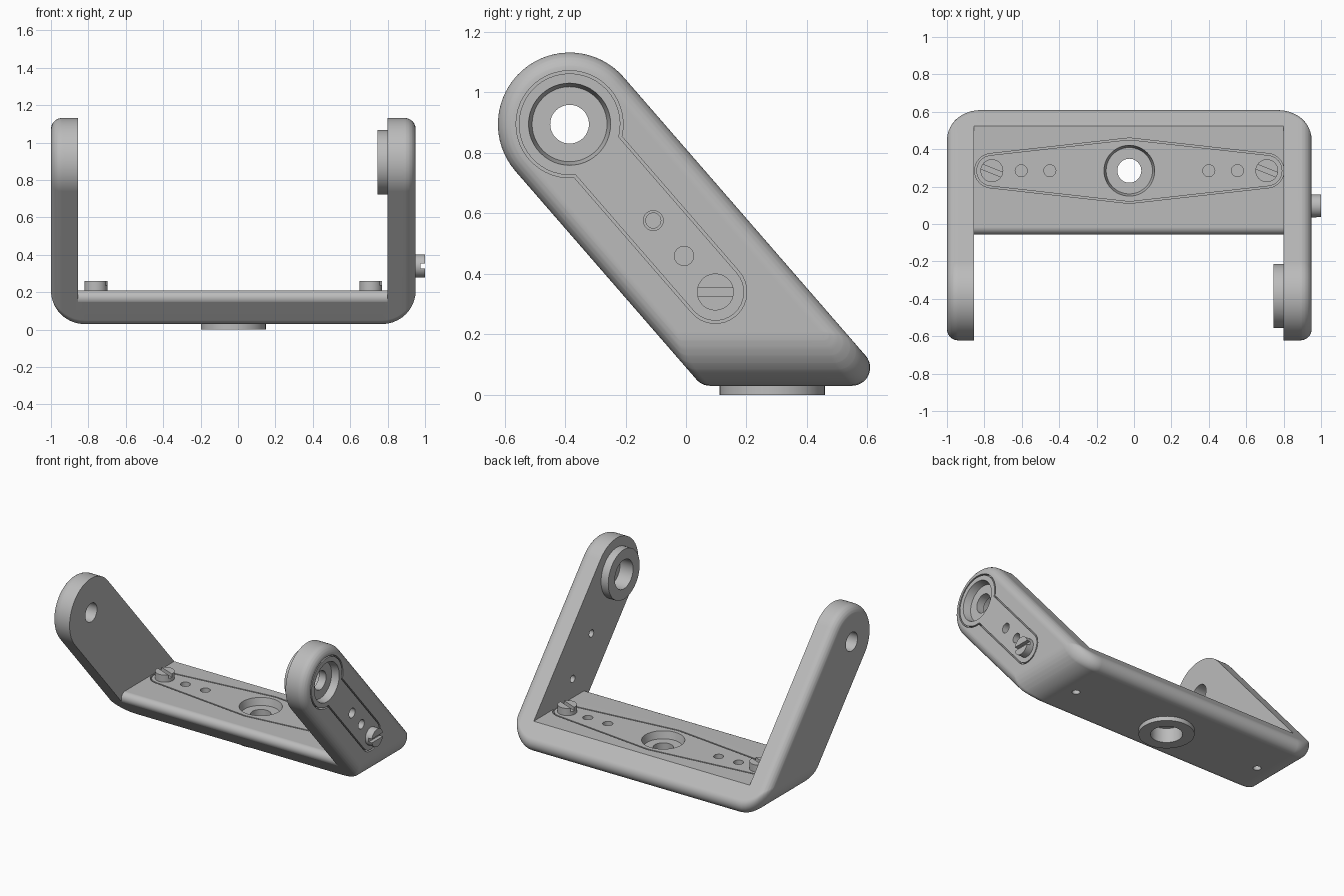
import bpy, bmesh, math
from math import sin, cos, pi, sqrt
from mathutils import Vector

cube = bpy.data.objects.get("Cube")
if cube:
    bpy.data.objects.remove(cube)

# One grey material
grey = bpy.data.materials.new("light_grey")
grey.use_nodes = True
grey.diffuse_color = (0.5, 0.5, 0.5, 1)
grey.node_tree.nodes["Principled BSDF"].inputs["Base Color"].default_value = (0.5, 0.5, 0.5, 1)

# Key dimensions
X0, X1 = -1.0, 0.95            # outer arm faces
IN0, IN1 = -0.855, 0.80        # inner arm faces
FLOOR, TOP = 0.03, 0.21        # base underside and top
PIVOT = Vector((-0.385, 0.895))  # arm pivot (y, z)
R, FILLET, CORNER = 0.237, 0.06, 0.18
TILT = math.atan2(0.656, 0.755)
N = Vector((cos(TILT), sin(TILT)))
D = Vector((N.y, -N.x))        # direction down the arm
MID = PIVOT.dot(N)
HUB = Vector((-0.025, 0.285))  # base hub (x, y)
REACH = 0.735                  # hub to screw


def arc(c, r, a0, a1, n):
    return [Vector((c[0] + r * cos(a0 + (a1 - a0) * k / n),
                    c[1] + r * sin(a0 + (a1 - a0) * k / n))) for k in range(n + 1)]


def finish(name, bm):
    bmesh.ops.recalc_face_normals(bm, faces=bm.faces)
    me = bpy.data.meshes.new(name)
    bm.to_mesh(me)
    bm.free()
    me.materials.append(grey)
    ob = bpy.data.objects.new(name, me)
    bpy.context.scene.collection.objects.link(ob)
    return ob


def loft(name, loops, closed=False):
    """Skin a list of equal 3D loops; cap the ends, or close them into a ring."""
    bm = bmesh.new()
    rows = [[bm.verts.new(p) for p in lp] for lp in loops]
    n = len(rows[0])
    pairs = list(zip(rows, rows[1:])) + ([(rows[-1], rows[0])] if closed else [])
    for a, b in pairs:
        for k in range(n):
            bm.faces.new((a[k], a[(k + 1) % n], b[(k + 1) % n], b[k]))
    if not closed:
        bm.faces.new(rows[0])
        bm.faces.new(rows[-1])
    return finish(name, bm)


def place(axis, p, h):
    """Plane point at height h along x or z."""
    return (h, p[0], p[1]) if axis == 'x' else (p[0], p[1], h)


def disc(name, axis, c, h0, h1, r0, r1=None, n=48):
    r1 = r1 or r0
    return loft(name, [[place(axis, p, h) for p in arc(c, r, 0, 2 * pi, n)[:-1]]
                       for h, r in ((h0, r0), (h1, r1))])


def boolean(ob, tool, op='DIFFERENCE'):
    m = ob.modifiers.new("cut", 'BOOLEAN')
    m.operation, m.solver, m.object = op, 'EXACT', tool
    bpy.context.view_layer.objects.active = ob
    bpy.ops.object.modifier_apply(modifier=m.name)
    bpy.data.objects.remove(tool)


def smooth(ob):
    bpy.ops.object.select_all(action='DESELECT')
    ob.select_set(True)
    bpy.context.view_layer.objects.active = ob
    bpy.ops.object.shade_smooth_by_angle(angle=math.radians(30))
    m = ob.modifiers.new("normals", 'WEIGHTED_NORMAL')
    m.keep_sharp = True


def section(x):
    """Side profile at x, shrinking toward the outer faces for the fillets."""
    t = min(x - X0, X1 - x)
    i = FILLET - sqrt(max(0, FILLET**2 - max(0, FILLET - t)**2))
    zb = FLOOR + CORNER - sqrt(max(0, CORNER**2 - max(0, CORNER - t)**2))
    r = max(FILLET - i, 0.002)
    z = zb + r
    front = ((MID - R + i + r - N.y * z) / N.x, z)
    back = ((MID + R - i - r - N.y * z) / N.x, z)
    pts = (arc(PIVOT, R - i, TILT, TILT + pi, 32)
           + arc(front, r, TILT + pi, 1.5 * pi, 8)
           + arc(back, r, -pi / 2, TILT, 12))
    return [(x, p.x, p.y) for p in pts]


# Bracket: full solid, then hollow out the space between the arms
steps = sorted({round(s * (1 - cos(k * pi / 20)), 4) for s in (FILLET, CORNER) for k in range(11)})
xs = [X0 + t for t in steps] + [X1 - t for t in reversed(steps)]
bracket = loft("bracket", [section(x) for x in xs])

lip = 0.04
lip_c = Vector(((MID - R + lip - N.y * (TOP - lip)) / N.x, TOP - lip))
hollow = [Vector((0.9, TOP))] + arc(lip_c, lip + 0.0005, pi / 2, TILT + pi, 12)
hollow += [hollow[-1] - N * 0.05, Vector((-0.9, 0.3)), Vector((-0.9, 1.4)), Vector((0.9, 1.4))]
boolean(bracket, loft("hollow", [[place('x', p, x) for p in hollow] for x in (IN0, IN1)]))

# Bosses under the base and inside the pivot arm
boolean(bracket, disc("base_boss", 'z', HUB, 0, FLOOR + 0.02, 0.174), 'UNION')
boolean(bracket, disc("arm_boss", 'x', PIVOT, 0.745, IN1 + 0.02, 0.172), 'UNION')

# Stepped hub bores: through hole, outer recess, inner counterbore
for axis, c, face, sign, far in (('z', HUB, TOP, 1, 0), ('x', PIVOT, X1, 1, 0.745)):
    boolean(bracket, disc("bore", axis, c, far - 0.1, face + 0.1, 0.064))
    boolean(bracket, disc("recess", axis, c, face - 0.05, face + 0.001, 0.124, 0.136))
    boolean(bracket, disc("counterbore", axis, c, far - 0.1, far + 0.1, 0.1))
boolean(bracket, disc("far_bore", 'x', PIVOT, X0 - 0.1, IN0 + 0.1, 0.064))


def groove(axis, outline, h):
    """Thin closed groove along an outline function of its growth."""
    w = 0.009
    loops = [[place(axis, p, z) for p in outline(g)]
             for g, z in ((0, h - 0.03), (w, h - 0.03), (w, h + 0.01), (0, h + 0.01))]
    boolean(bracket, loft("groove", loops, closed=True))


def base_outline(g):
    r, e = 0.165 + g, 0.083 + g
    a = math.acos((r - e) / REACH)
    right, left = HUB + Vector((REACH, 0)), HUB - Vector((REACH, 0))
    return (arc(right, e, -a, a, 16) + arc(HUB, r, a, pi - a, 12)
            + arc(left, e, pi - a, pi + a, 16) + arc(HUB, r, pi + a, 2 * pi - a, 12))


def arm_outline(g):
    r, e = 0.168 + g, 0.095 + g
    a = math.asin(e / r)
    down = TILT - pi / 2
    return (arc(PIVOT + D * REACH, e, down - pi / 2, down + pi / 2, 16)
            + arc(PIVOT, r, down + a, down + 2 * pi - a, 36))


groove('z', base_outline, TOP)
groove('x', arm_outline, X1)

# Mounting holes in the base, mirrored about the hub
for s in (-1, 1):
    for d in (0.425, 0.578):
        boolean(bracket, disc("hole", 'z', HUB + Vector((s * d, 0)), TOP - 0.08, TOP + 0.05, 0.032, n=24))
    boolean(bracket, disc("screw_hole", 'z', HUB + Vector((s * REACH, 0)), -0.1, TOP + 0.05, 0.025, n=24))

# Mounting holes in the arm
for d, r, depth in ((0.422, 0.033, 0.05), (0.422, 0.025, 0.4), (0.577, 0.032, 0.08), (REACH, 0.025, 0.4)):
    boolean(bracket, disc("hole", 'x', PIVOT + D * d, X1 - depth, X1 + 0.05, r, n=24))
smooth(bracket)


# Slotted screws
def screw(name, axis, c, h, turn):
    ob = disc(name, axis, c, h - 0.02, h + 0.05, 0.061, n=40)
    u = Vector((cos(turn), sin(turn)))
    v = Vector((-u.y, u.x))
    slot = [c + u * a * 0.1 + v * b * 0.013 for a, b in ((-1, -1), (1, -1), (1, 1), (-1, 1))]
    boolean(ob, loft("slot", [[place(axis, p, z) for p in slot] for z in (h + 0.025, h + 0.08)]))
    smooth(ob)


screw("base_screw_right", 'z', HUB - Vector((REACH, 0)), TOP, -0.38)
screw("base_screw_left", 'z', HUB + Vector((REACH, 0)), TOP, -0.38)
screw("arm_screw", 'x', PIVOT + D * REACH, X1, 0)
